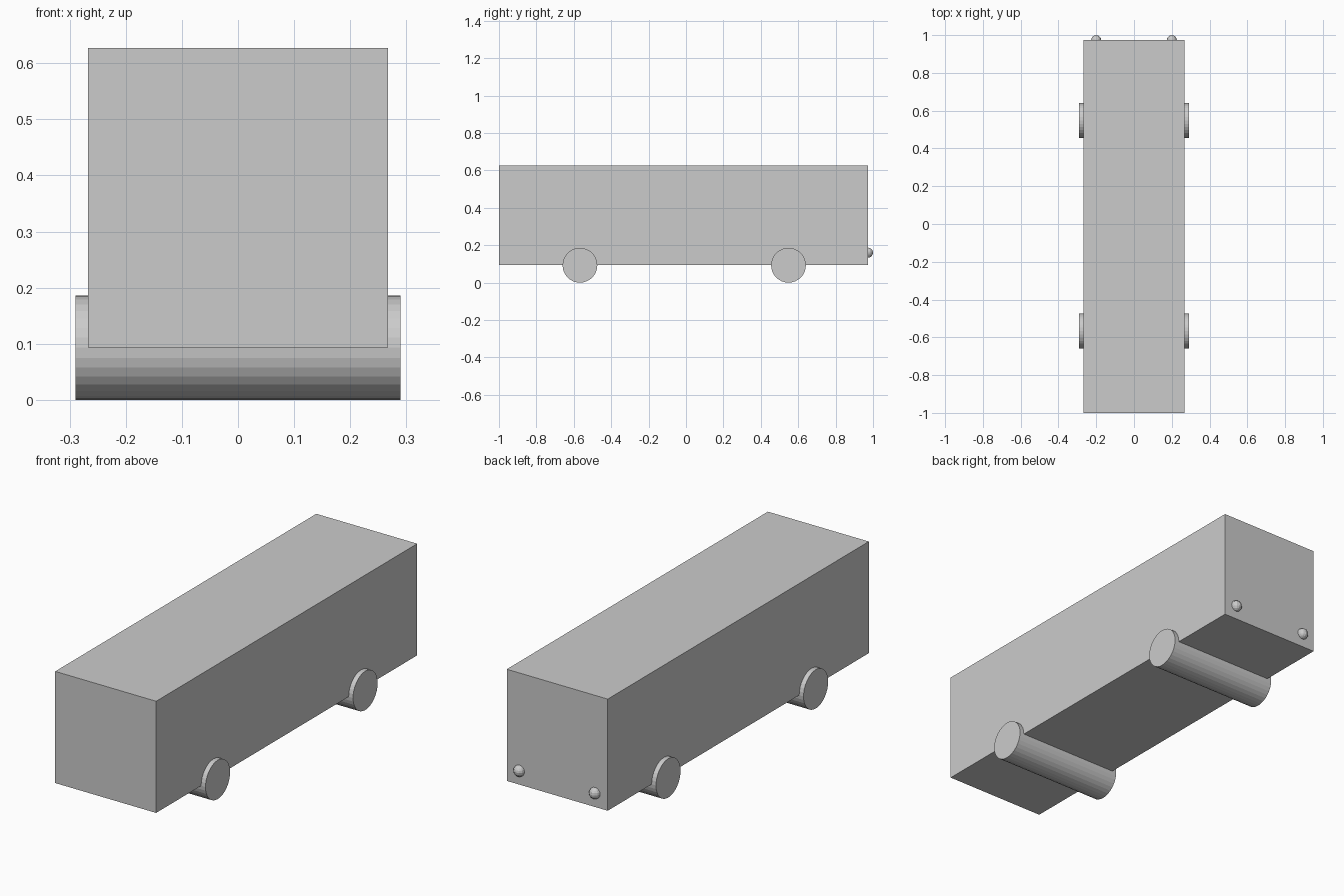
import bpy
from math import pi

if "Cube" in bpy.data.objects:
    bpy.data.objects.remove(bpy.data.objects["Cube"])

BODY_W, BODY_H = 0.534, 0.534
BODY_BACK, BODY_FRONT = 0.973, -1.0
WHEEL_R, AXLE_W = 0.093, 0.58

# Box body, its floor level with the axle centres
bpy.ops.mesh.primitive_cube_add(
    size=1, location=(0, (BODY_BACK + BODY_FRONT) / 2, WHEEL_R + BODY_H / 2))
body = bpy.context.object
body.name = "bus_body"
body.scale = (BODY_W, BODY_BACK - BODY_FRONT, BODY_H)
bpy.ops.object.transform_apply(location=False, rotation=False, scale=True)


# Full-width rollers form each pair of wheels
def wheel_pair(name, y):
    bpy.ops.mesh.primitive_cylinder_add(
        vertices=32, radius=WHEEL_R, depth=AXLE_W,
        location=(0, y, WHEEL_R), rotation=(0, pi / 2, 0))
    bpy.context.object.name = name


wheel_pair("front_wheels", -0.567)
wheel_pair("rear_wheels", 0.548)

# Small faceted lamps half sunk into the +y end
for side, x in (("left", -0.2), ("right", 0.2)):
    bpy.ops.mesh.primitive_uv_sphere_add(
        segments=12, ring_count=8, radius=0.027, location=(x, BODY_BACK, 0.16))
    bpy.context.object.name = side + "_lamp"
